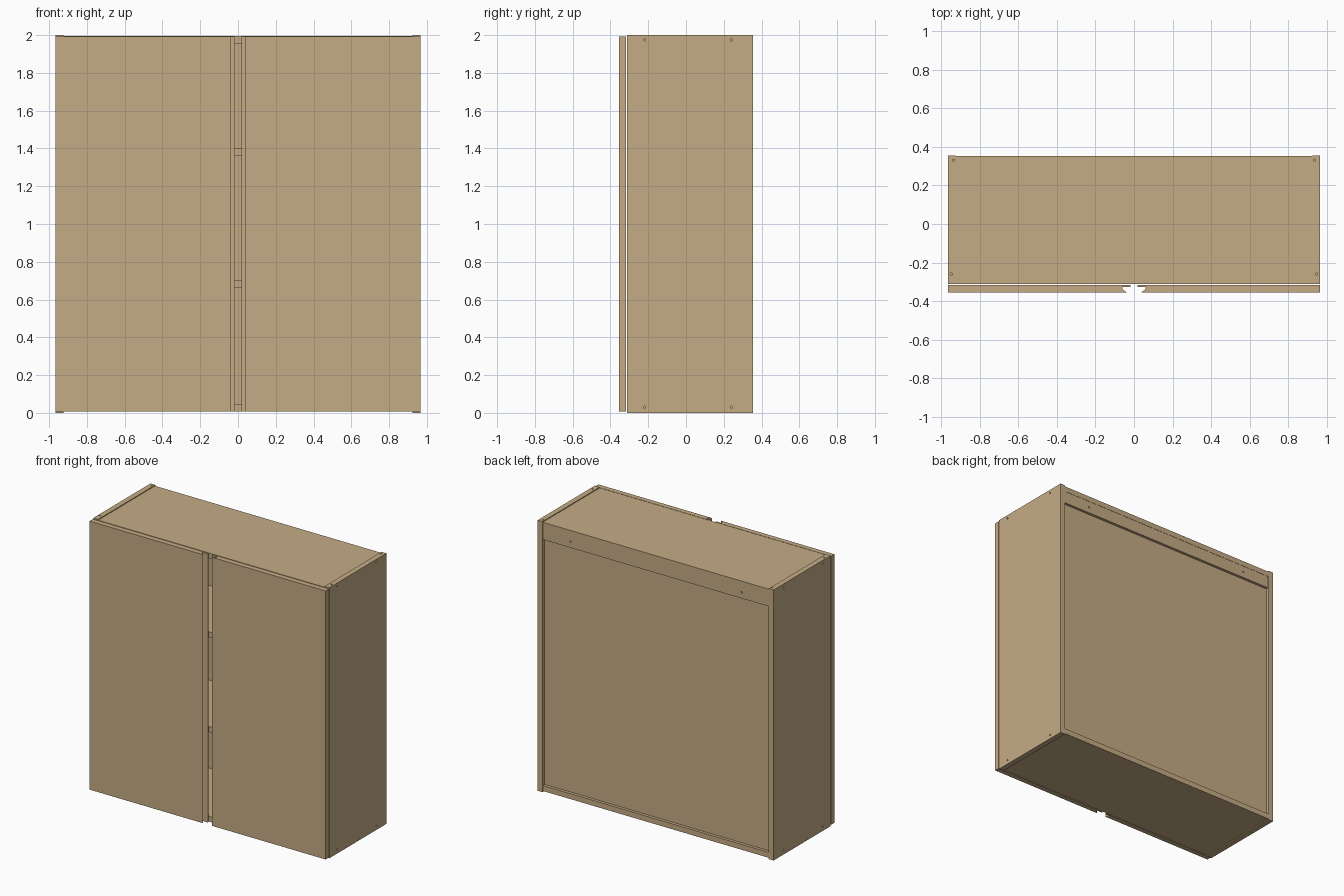
import bpy
import bmesh
from mathutils import Matrix, Vector

old = bpy.data.objects.get("Cube")
if old:
    bpy.data.objects.remove(old, do_unlink=True)

COLOUR = (0.56, 0.41, 0.235, 1.0)
wood = bpy.data.materials.new("light_wood")
wood.use_nodes = True
wood.diffuse_color = COLOUR
shader = wood.node_tree.nodes["Principled BSDF"]
shader.inputs["Base Color"].default_value = COLOUR
shader.inputs["Roughness"].default_value = 0.7

WIDTH, DEPTH, HEIGHT = 0.965, 0.355, 2.0   # half width, half depth, full height
BOARD = 0.04
INNER = WIDTH - BOARD
FRONT = -0.312                             # front edge of the carcass


def finish(name, bm):
    bmesh.ops.recalc_face_normals(bm, faces=bm.faces)
    mesh = bpy.data.meshes.new(name)
    bm.to_mesh(mesh)
    bm.free()
    mesh.materials.append(wood)
    obj = bpy.data.objects.new(name, mesh)
    bpy.context.collection.objects.link(obj)
    return obj


def board(name, x, y, z):
    """Box spanning the given (low, high) ranges."""
    bm = bmesh.new()
    bmesh.ops.create_cube(bm, size=1)
    size = Vector((x[1] - x[0], y[1] - y[0], z[1] - z[0]))
    mid = Vector((sum(x), sum(y), sum(z))) / 2
    bmesh.ops.transform(bm, verts=bm.verts,
                        matrix=Matrix.Translation(mid) @ Matrix.Diagonal(size.to_4d()))
    return finish(name, bm)


def prism(name, profile, low, high):
    """Horizontal outline raised from low to high."""
    bm = bmesh.new()
    face = bm.faces.new([bm.verts.new((x, y, low)) for x, y in profile])
    raised = bmesh.ops.extrude_face_region(bm, geom=[face])["geom"]
    bmesh.ops.translate(bm, vec=(0, 0, high - low),
                        verts=[v for v in raised if isinstance(v, bmesh.types.BMVert)])
    return finish(name, bm)


def drill(obj, points, axis):
    """Small screw holes sunk along the axis."""
    bm = bmesh.new()
    turn = Vector((0, 0, 1)).rotation_difference(Vector(axis)).to_matrix().to_4x4()
    for p in points:
        bmesh.ops.create_cone(bm, cap_ends=True, segments=12, radius1=0.006,
                              radius2=0.006, depth=0.03,
                              matrix=Matrix.Translation(p) @ turn)
    cutter = finish("hole_cutter", bm)
    cutter.hide_render = True
    mod = obj.modifiers.new("holes", "BOOLEAN")
    mod.operation = "DIFFERENCE"
    mod.solver = "EXACT"
    mod.object = cutter
    bpy.context.view_layer.objects.active = obj
    bpy.ops.object.modifier_apply(modifier=mod.name)
    bpy.data.objects.remove(cutter, do_unlink=True)


# Door outline with a finger groove along the meeting edge
door_profile = [(WIDTH, -DEPTH), (0.037, -DEPTH), (0.06, -0.338), (0.06, -0.327),
                (0.018, -0.327), (0.018, -0.317), (WIDTH, -0.317)]

for side, s in (("left", 1), ("right", -1)):
    # Side panel with fixing holes on the outer face and the top edge
    panel = board(side + "_side_panel", sorted((s * INNER, s * WIDTH)),
                  (FRONT, DEPTH), (0, HEIGHT))
    drill(panel, [(s * WIDTH, y, z) for y in (-0.22, 0.24) for z in (0.03, 1.975)],
          (1, 0, 0))
    drill(panel, [(s * 0.947, -0.26, HEIGHT), (s * 0.936, 0.33, HEIGHT)], (0, 0, 1))
    prism(side + "_door", [(s * x, y) for x, y in door_profile], 0.008, 1.993)

# Horizontal boards
across = (-INNER, INNER)
board("top_panel", across, (FRONT, DEPTH - 0.003), (1.955, 1.994))
board("bottom_panel", across, (FRONT, DEPTH - 0.003), (0.008, 0.048))
for name, z in (("lower_shelf", 0.66), ("upper_shelf", 1.36)):
    board(name, across, (FRONT + 0.02, 0.312), (z, z + BOARD))

# Back panel and hanging rail
board("back_panel", across, (0.314, 0.33), (0.048, 1.866))
rail = board("hanging_rail", across, (0.312, DEPTH - 0.005), (1.865, 1.955))
drill(rail, [(x, DEPTH - 0.005, 1.91) for x in (-0.7, 0.7)], (0, 1, 0))
